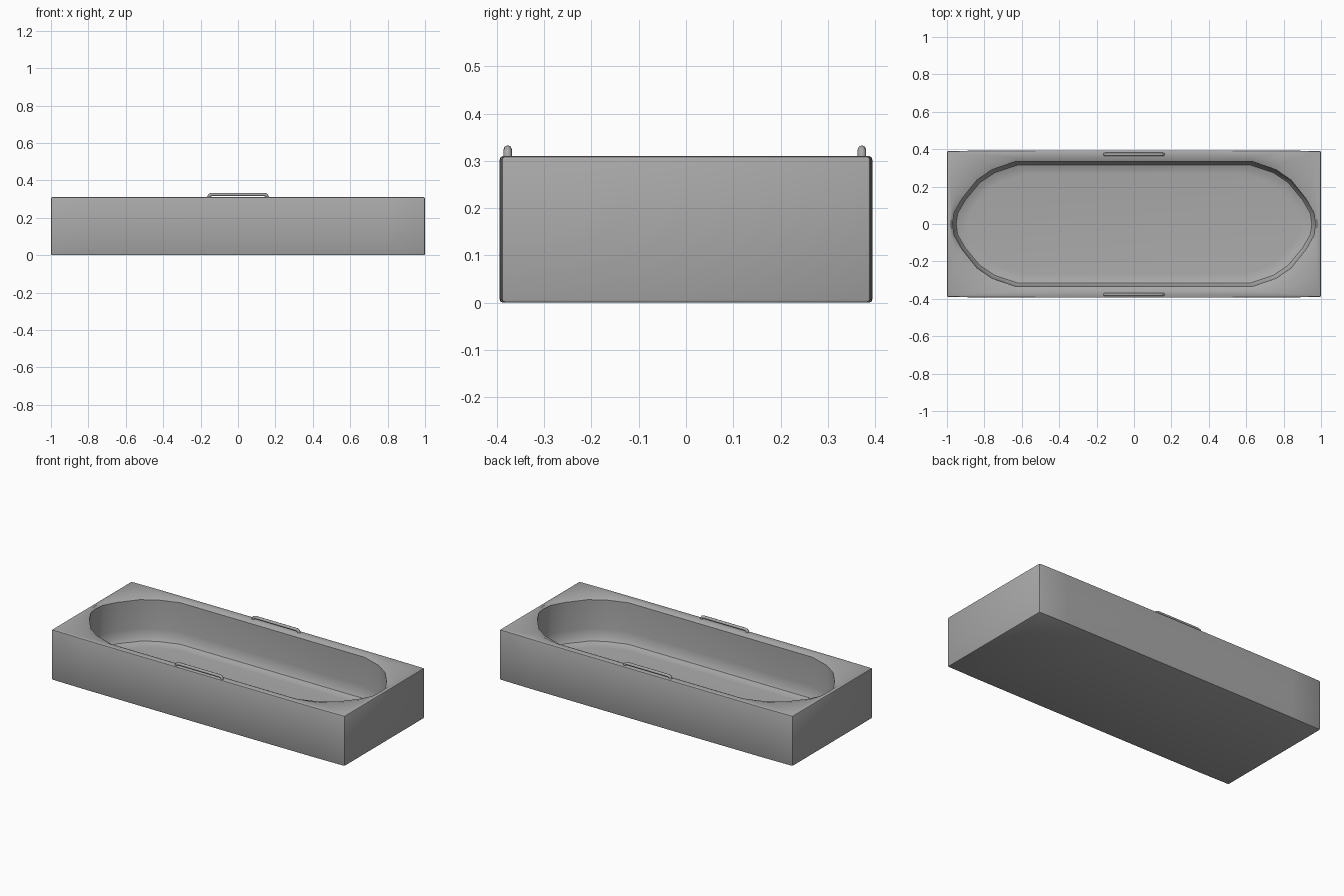
import bpy, bmesh, math

cube = bpy.data.objects.get("Cube")
if cube:
    bpy.data.objects.remove(cube, do_unlink=True)

# One grey enamel for everything
grey = bpy.data.materials.new("grey_enamel")
grey.use_nodes = True
colour = (0.4, 0.4, 0.4, 1)
grey.diffuse_color = colour
grey.node_tree.nodes["Principled BSDF"].inputs["Base Color"].default_value = colour

HEIGHT, FLOOR = 0.31, 0.04


def smooth(obj, degrees):
    bpy.ops.object.select_all(action="DESELECT")
    obj.select_set(True)
    bpy.context.view_layer.objects.active = obj
    bpy.ops.object.shade_smooth_by_angle(angle=math.radians(degrees))


def loft(name, rings):
    """Closed solid through rings of equal point count."""
    bm = bmesh.new()
    loops = [[bm.verts.new(p) for p in ring] for ring in rings]
    n = len(loops[0])
    for a, b in zip(loops, loops[1:]):
        for i in range(n):
            j = (i + 1) % n
            bm.faces.new((a[i], a[j], b[j], b[i]))
    bm.faces.new(loops[0])
    bm.faces.new(loops[-1])
    bmesh.ops.recalc_face_normals(bm, faces=bm.faces)
    mesh = bpy.data.meshes.new(name)
    bm.to_mesh(mesh)
    bm.free()
    obj = bpy.data.objects.new(name, mesh)
    mesh.materials.append(grey)
    bpy.context.collection.objects.link(obj)
    return obj


def mirrored(quarter):
    """Quarter outline from the +x end to the long side, mirrored to a loop."""
    half = quarter + [(-x, y) for x, y in reversed(quarter)]
    other = half[1:-1] if quarter[0][1] == 0 else half
    return half + [(-x, -y) for x, y in other]


# Tub body with gently bowed long sides
outline = mirrored([(1, 0.39), (0.8, 0.393), (0.4, 0.394)])
body = loft("tub_body", [[(x, y, z) for x, y in outline] for z in (0, HEIGHT)])
bevel = body.modifiers.new("soft_edges", "BEVEL")
bevel.width, bevel.segments = 0.007, 2
bevel.limit_method, bevel.angle_limit = "ANGLE", math.radians(40)

# Basin cutter: shallow lip, upright wall, small rounded foot, flat floor
wall = mirrored([(0.97, 0), (0.962, 0.06), (0.92, 0.135), (0.84, 0.235),
                 (0.76, 0.29), (0.63, 0.335)])
lip = mirrored([(0.98, 0), (0.975, 0.08), (0.945, 0.165), (0.87, 0.265),
                (0.78, 0.325), (0.635, 0.357)])
rings = [[(x, y, z) for x, y in lip] for z in (HEIGHT + 0.02, HEIGHT)]
levels = [(1, 1, 0.298), (1, 1, 0.28), (1, 0.995, 0.12), (0.995, 0.98, 0.075),
          (0.98, 0.945, 0.052), (0.955, 0.88, FLOOR + 0.003), (0.92, 0.8, FLOOR)]
rings += [[(x * sx, y * sy, z) for x, y in wall] for sx, sy, z in levels]
cutter = loft("basin_cutter", rings)
cutter.hide_render = True
cut = body.modifiers.new("basin", "BOOLEAN")
cut.object, cut.solver = cutter, "EXACT"
bpy.context.view_layer.update()
result = bpy.data.meshes.new_from_object(
    body.evaluated_get(bpy.context.evaluated_depsgraph_get()))
body.modifiers.clear()
body.data = result
bpy.data.objects.remove(cutter, do_unlink=True)
smooth(body, 35)

# Grab handles on both long rims
for side, y in (("front", -0.377), ("back", 0.372)):
    curve = bpy.data.curves.new(side + "_handle", "CURVE")
    curve.dimensions = "3D"
    curve.bevel_depth, curve.bevel_resolution = 0.009, 2
    curve.use_fill_caps = True
    spline = curve.splines.new("POLY")
    half = [(0.156, 0.30), (0.156, 0.312), (0.151, 0.321), (0.142, 0.324)]
    path = half + [(-x, z) for x, z in reversed(half)]
    spline.points.add(len(path) - 1)
    for point, (x, z) in zip(spline.points, path):
        point.co = (x, y, z, 1)
    temp = bpy.data.objects.new("temp", curve)
    bpy.context.collection.objects.link(temp)
    bpy.context.view_layer.update()
    mesh = bpy.data.meshes.new_from_object(
        temp.evaluated_get(bpy.context.evaluated_depsgraph_get()))
    bpy.data.objects.remove(temp, do_unlink=True)
    mesh.materials.clear()
    mesh.materials.append(grey)
    handle = bpy.data.objects.new(side + "_handle", mesh)
    bpy.context.collection.objects.link(handle)
    smooth(handle, 50)

# Drain plug near the right end of the floor
bpy.ops.mesh.primitive_cylinder_add(vertices=8, radius=0.02, depth=0.016,
                                    location=(-0.86, 0, FLOOR))
drain = bpy.context.object
drain.name = "drain_plug"
drain.data.materials.append(grey)
